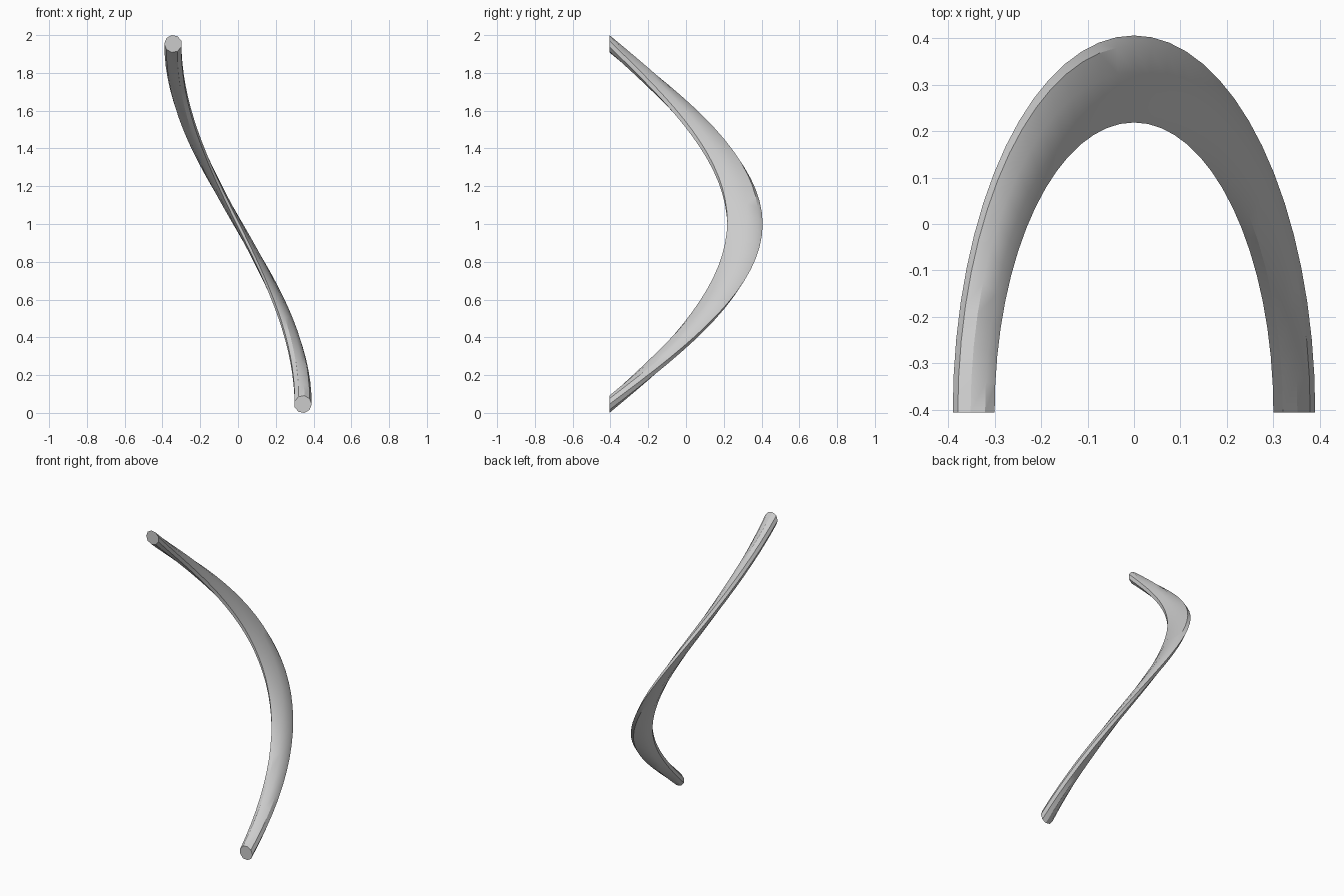
import bpy, bmesh
from math import pi, sin, cos, radians

if "Cube" in bpy.data.objects:
    bpy.data.objects.remove(bpy.data.objects["Cube"])

SIDES, STEPS = 9, 32          # section sides, segments along the half turn
R, r = 0.3436, 0.0464         # helix radius, section radius
STRETCH, DEPTH = 2.08, 0.811  # stretch of the arch in y, total depth
HALF = r * sin(radians(80))   # half height of the section

# Half-turn helical sweep of an upright round section
bm = bmesh.new()
rings = []
for i in range(STEPS + 1):
    t = pi * i / STEPS
    zc = 2 - HALF - (2 - 2 * HALF) * i / STEPS
    ring = []
    for k in range(SIDES):
        a = 2 * pi * k / SIDES
        d = R + r * cos(a)
        ring.append(bm.verts.new((-d * cos(t),
                                  STRETCH * d * sin(t) - DEPTH / 2,
                                  zc + r * sin(a))))
    rings.append(ring)
for p, q in zip(rings, rings[1:]):
    for k in range(SIDES):
        n = (k + 1) % SIDES
        bm.faces.new((p[k], p[n], q[n], q[k]))

# Flat end caps
bm.faces.new(rings[0])
bm.faces.new(rings[-1])
bmesh.ops.recalc_face_normals(bm, faces=bm.faces)

mesh = bpy.data.meshes.new("curved_handrail")
bm.to_mesh(mesh)
bm.free()
rail = bpy.data.objects.new("curved_handrail", mesh)
bpy.context.collection.objects.link(rail)
bpy.context.view_layer.objects.active = rail
rail.select_set(True)
bpy.ops.object.shade_smooth_by_angle(angle=radians(30))
